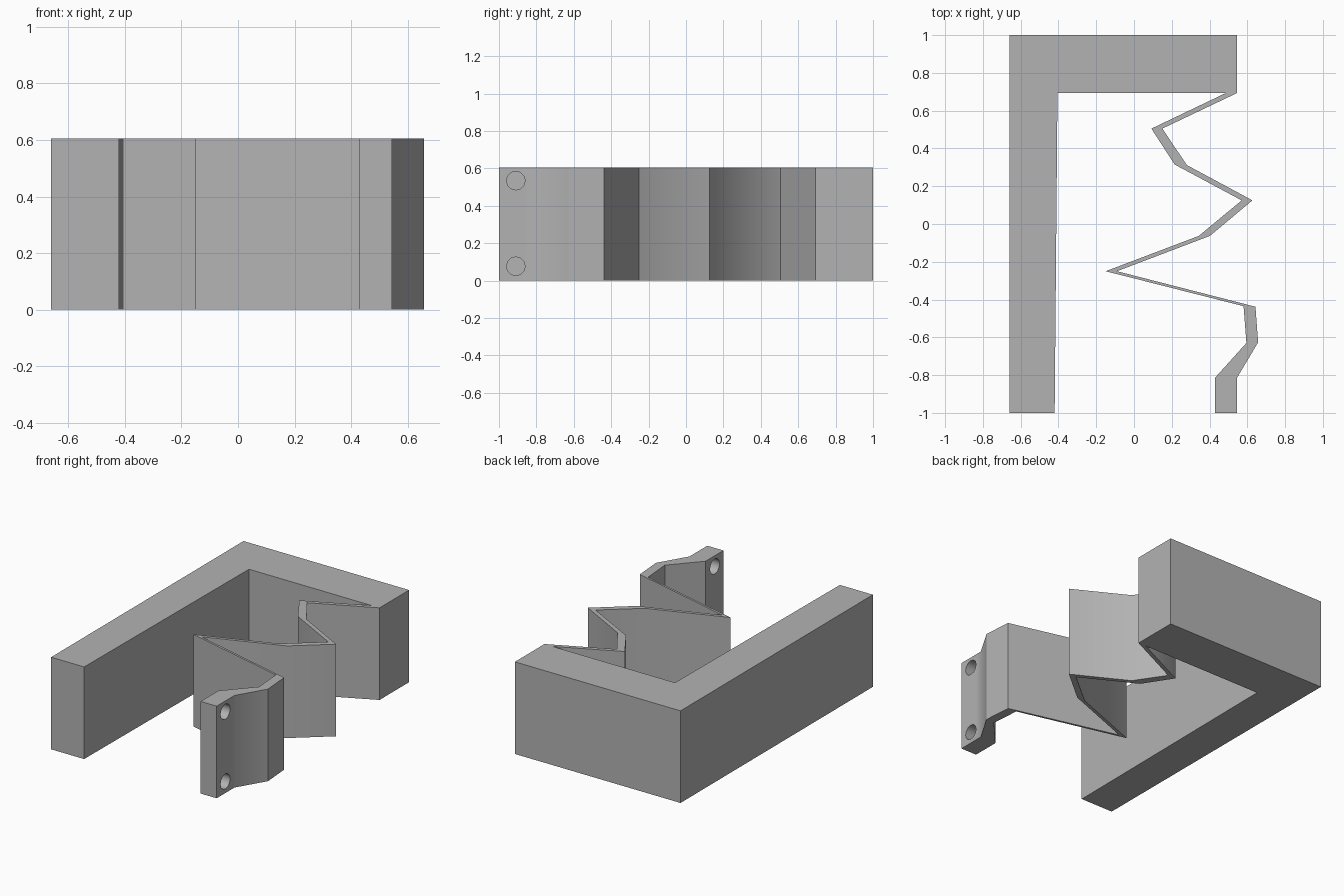
import bpy
import bmesh
from math import radians, pi
from mathutils import Matrix

HEIGHT = 0.606

cube = bpy.data.objects.get("Cube")
if cube:
    bpy.data.objects.remove(cube, do_unlink=True)

# Single plain grey
grey = bpy.data.materials.new("plain_grey")
grey.use_nodes = True
grey.diffuse_color = (0.45, 0.45, 0.45, 1)
grey.node_tree.nodes["Principled BSDF"].inputs["Base Color"].default_value = grey.diffuse_color


def add_object(name, bm):
    bmesh.ops.recalc_face_normals(bm, faces=bm.faces)
    mesh = bpy.data.meshes.new(name)
    bm.to_mesh(mesh)
    bm.free()
    mesh.materials.append(grey)
    obj = bpy.data.objects.new(name, mesh)
    bpy.context.collection.objects.link(obj)
    return obj


def extrude_outline(name, points):
    bm = bmesh.new()
    base = bm.faces.new([bm.verts.new((x, y, 0)) for x, y in points])
    result = bmesh.ops.extrude_face_region(bm, geom=[base], use_keep_orig=True)
    top = [v for v in result["geom"] if isinstance(v, bmesh.types.BMVert)]
    bmesh.ops.translate(bm, verts=top, vec=(0, 0, HEIGHT))
    return add_object(name, bm)


# L-shaped frame: long arm with slightly tapered inner face, and back bar
extrude_outline("corner_frame", [
    (-0.66, -1), (-0.42, -1), (-0.405, 0.693), (0.485, 0.693),
    (0.545, 0.693), (0.545, 1), (-0.66, 1)])

# Zigzag strip: right edge from back to front, then left edge back again
right_edge = [(0.545, 0.693), (0.15, 0.505), (0.28, 0.312), (0.627, 0.125),
              (0.402, -0.063), (-0.09, -0.25), (0.643, -0.438), (0.657, -0.627),
              (0.545, -0.815), (0.545, -1)]
left_edge = [(0.485, 0.693), (0.092, 0.505), (0.215, 0.315), (0.57, 0.125),
             (0.343, -0.063), (-0.15, -0.25), (0.58, -0.435), (0.595, -0.63),
             (0.428, -0.815), (0.428, -1)]
strip = extrude_outline("zigzag_strip", right_edge + left_edge[::-1])

# Two screw holes through the front tab
bm = bmesh.new()
for z in (0.077, 0.535):
    place = Matrix.Translation((0.487, -0.91, z)) @ Matrix.Rotation(pi / 2, 4, "Y")
    bmesh.ops.create_cone(bm, cap_ends=True, segments=12, radius1=0.05,
                          radius2=0.05, depth=0.2, matrix=place)
cutter = add_object("hole_cutter", bm)
cutter.hide_render = True

bpy.ops.object.select_all(action="DESELECT")
strip.select_set(True)
bpy.context.view_layer.objects.active = strip
cut = strip.modifiers.new("screw_holes", "BOOLEAN")
cut.operation = "DIFFERENCE"
cut.solver = "EXACT"
cut.object = cutter
bpy.ops.object.modifier_apply(modifier=cut.name)
bpy.data.objects.remove(cutter, do_unlink=True)

# Soft shading over the gentle bends, crisp corners elsewhere
bpy.ops.object.shade_smooth_by_angle(angle=radians(35))
